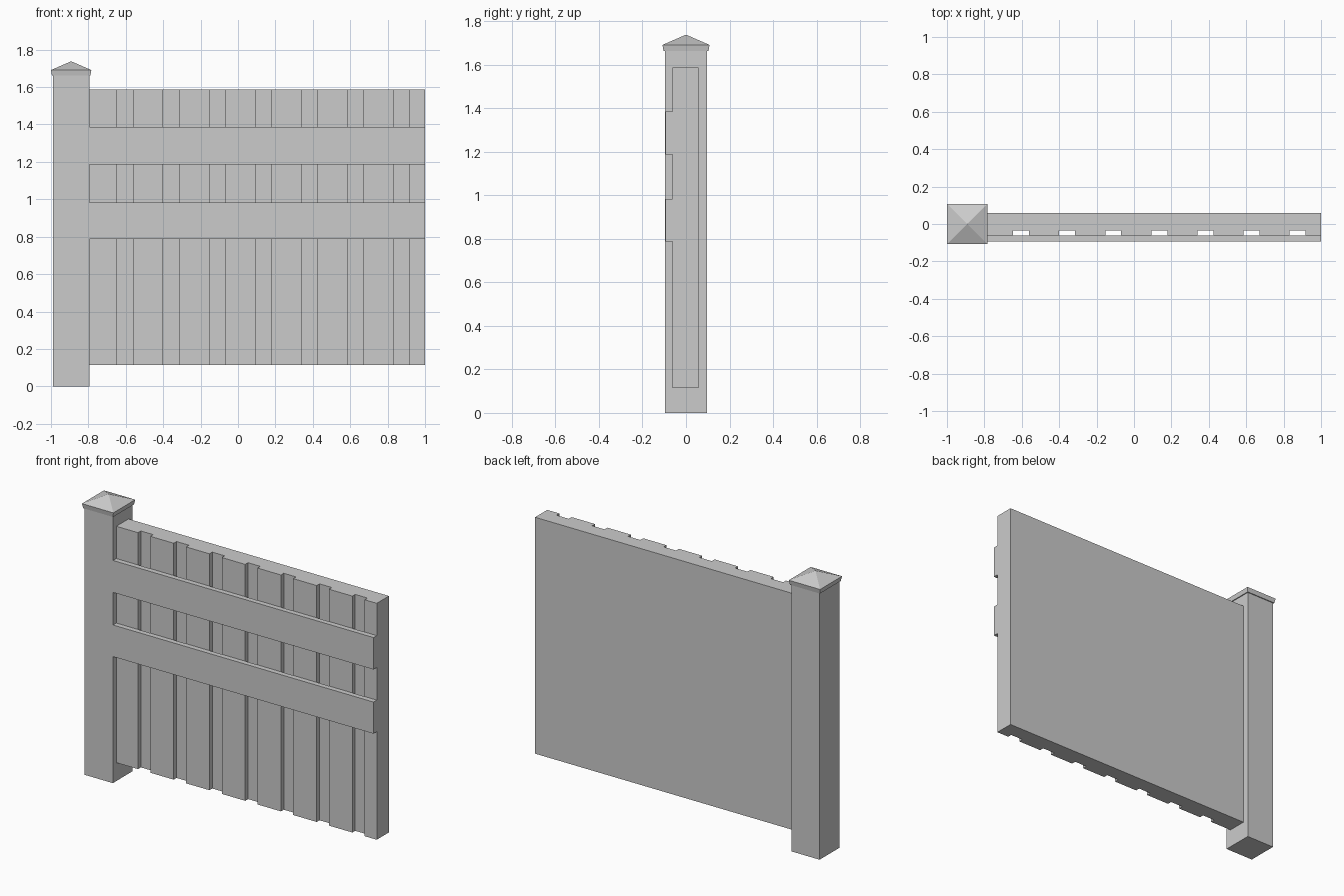
import bpy, bmesh

if "Cube" in bpy.data.objects:
    bpy.data.objects.remove(bpy.data.objects["Cube"])

POST_X, POST_R = -0.892, 0.097
LEFT, RIGHT = POST_X + POST_R, 1.0
FRONT, GROOVE, BACK = -0.062, -0.034, 0.058


def finish(name, bm):
    bmesh.ops.recalc_face_normals(bm, faces=bm.faces)
    mesh = bpy.data.meshes.new(name)
    bm.to_mesh(mesh)
    bm.free()
    obj = bpy.data.objects.new(name, mesh)
    bpy.context.collection.objects.link(obj)
    return obj


def prism(name, outline, z0, z1):
    """Extrude an (x, y) outline upward from z0 to z1."""
    bm = bmesh.new()
    face = bm.faces.new([bm.verts.new((x, y, z0)) for x, y in outline])
    ext = bmesh.ops.extrude_face_region(bm, geom=[face])
    verts = [g for g in ext["geom"] if isinstance(g, bmesh.types.BMVert)]
    bmesh.ops.translate(bm, verts=verts, vec=(0, 0, z1 - z0))
    return finish(name, bm)


def rect(x0, x1, y0, y1):
    return [(x0, y0), (x1, y0), (x1, y1), (x0, y1)]


# Square post
prism("post", rect(POST_X - POST_R, LEFT, -POST_R, POST_R), 0, 1.663)

# Post cap: flared rim topped by a low pyramid
bm = bmesh.new()
rings = []
for r, z in ((0.103, 1.662), (0.108, 1.691)):
    rings.append([bm.verts.new((x, y, z))
                  for x, y in rect(POST_X - r, POST_X + r, -r, r)])
apex = bm.verts.new((POST_X, 0, 1.738))
low, high = rings
bm.faces.new(low)
for i in range(4):
    j = (i + 1) % 4
    bm.faces.new((low[i], low[j], high[j], high[i]))
    bm.faces.new((high[i], high[j], apex))
finish("post_cap", bm)

# Board panel: one extruded profile with seven grooves along the front
outline = [(LEFT, FRONT)]
for i in range(7):
    a = -0.646 + 0.2463 * i
    b = a + 0.085
    outline += [(a, FRONT), (a, GROOVE), (b, GROOVE), (b, FRONT)]
outline += [(RIGHT, FRONT), (RIGHT, BACK), (LEFT, BACK)]
prism("board_panel", outline, 0.114, 1.587)

# Horizontal rails across the boards
for name, z0, z1 in (("lower_rail", 0.787, 0.984), ("upper_rail", 1.187, 1.386)):
    prism(name, rect(LEFT, RIGHT, -0.094, FRONT), z0, z1)
